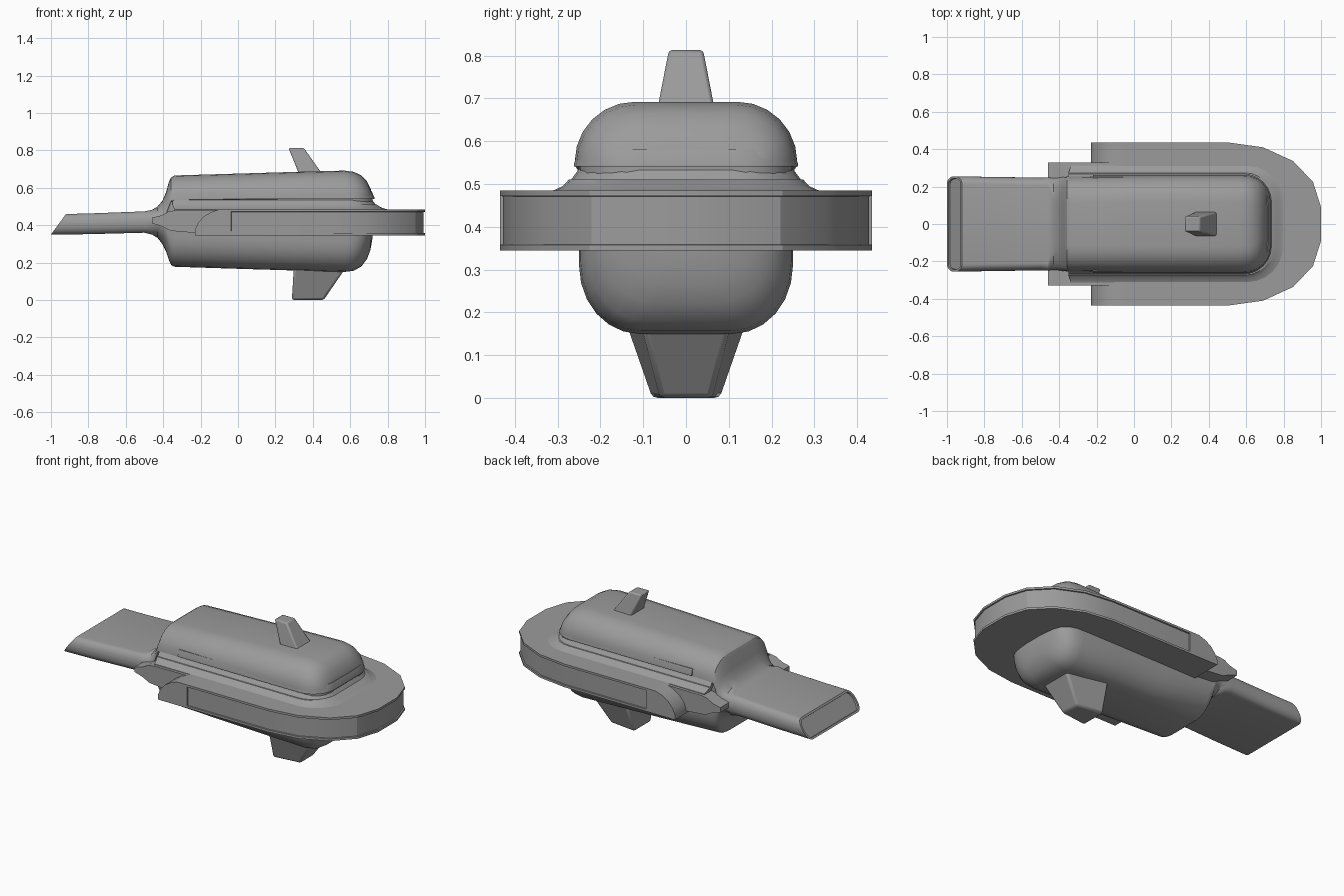
import bpy, bmesh, math

if "Cube" in bpy.data.objects:
    bpy.data.objects.remove(bpy.data.objects["Cube"])

grey = bpy.data.materials.new("hull grey")
grey.diffuse_color = (0.33, 0.33, 0.33, 1)
grey.use_nodes = True
grey.node_tree.nodes["Principled BSDF"].inputs["Base Color"].default_value = grey.diffuse_color


def finish(name, bm, angle=32):
    bmesh.ops.recalc_face_normals(bm, faces=bm.faces)
    mesh = bpy.data.meshes.new(name)
    bm.to_mesh(mesh)
    bm.free()
    mesh.materials.append(grey)
    ob = bpy.data.objects.new(name, mesh)
    bpy.context.collection.objects.link(ob)
    bpy.ops.object.select_all(action='DESELECT')
    ob.select_set(True)
    bpy.context.view_layer.objects.active = ob
    bpy.ops.object.shade_smooth_by_angle(angle=math.radians(angle))
    return ob


def loft(rings):
    """Skin a stack of equal closed rings; returns bmesh, side faces and caps."""
    bm = bmesh.new()
    vs = [[bm.verts.new(p) for p in r] for r in rings]
    n, sides = len(vs[0]), []
    for a, b in zip(vs, vs[1:]):
        for i in range(n):
            j = (i + 1) % n
            sides.append(bm.faces.new((a[i], a[j], b[j], b[i])))
    caps = [bm.faces.new(vs[0]), bm.faces.new(vs[-1])]
    return bm, sides, caps


def mirrored(half):
    return half + [(x, -y, z) for x, y, z in reversed(half)]


# Hull: rounded-box sections from tail nozzle to nose
def hull_section(x, w, zt, zb, split, step, shear=0):
    half = []
    ry, rt, rb = min(.14, w * .9), min(.14, zt - split), min(.16, split - .01 - zb)
    if x < -.45:
        ry = .04
    steps = 6
    for i in range(steps + 1):
        a = math.pi / 2 * (1 - i / steps)
        half.append((w - ry + ry * math.cos(a), zt - rt + rt * math.sin(a)))
    half.append((w, split))
    half.append((w - step, split - .004))
    for i in range(steps + 1):
        a = -math.pi / 2 * i / steps
        half.append((w - step - ry + ry * math.cos(a), zb + rb + rb * math.sin(a)))
    return mirrored([(x + shear * (z - zb), y, z) for y, z in half])


hull_rows = [
    (-1, .255, .46, .35, .41, 0, .73), (-.985, .255, .46, .35, .41, 0, .73),
    (-.8, .252, .464, .352, .412, 0, .3), (-.5, .248, .474, .36, .42, 0),
    (-.46, .25, .482, .35, .425, 0), (-.43, .25, .50, .332, .43, 0),
    (-.405, .25, .53, .30, .44, 0), (-.385, .251, .575, .26, .46, .002),
    (-.37, .252, .63, .215, .50, .005), (-.358, .253, .655, .188, .53, .01),
    (-.34, .254, .666, .178, .535, .01), (0, .258, .676, .167, .54, .01),
    (.3, .26, .685, .158, .544, .01), (.57, .26, .692, .15, .545, .01),
    (.62, .256, .685, .157, .545, .01), (.66, .242, .666, .18, .545, .01),
    (.69, .217, .634, .22, .545, .01), (.708, .19, .598, .268, .545, .01),
    (.72, .15, .56, .335, .545, .01)]
bm, sides, caps = loft([hull_section(*r) for r in hull_rows])
bmesh.ops.recalc_face_normals(bm, faces=bm.faces)
# recessed nozzle opening
bmesh.ops.inset_region(bm, faces=[caps[0]], thickness=.012, depth=0, use_even_offset=True)
bmesh.ops.inset_region(bm, faces=[caps[0]], thickness=.001, depth=-.012)
finish("hull", bm)

# Wrap-around deck with a recessed side band and swept rear ends
plan = [(0, .435), (-.05, .435), (.51, .435), (.69, .41), (.85, .337), (.957, .225), (1, .09)]
rings = []
for z, back in [(.345, -.23), (.375, -.23), (.41, -.215), (.445, -.185), (.47, -.145), (.485, -.10)]:
    rings.append(mirrored([(back if i == 0 else x, y, z) for i, (x, y) in enumerate(plan)]))
bm, sides, caps = loft(rings)
bmesh.ops.recalc_face_normals(bm, faces=bm.faces)
band = [f for f in sides if min(v.co.x for v in f.verts) > -.06]
bmesh.ops.inset_region(bm, faces=band, thickness=.013, depth=0, use_even_offset=True)
bmesh.ops.inset_region(bm, faces=band, thickness=.001, depth=-.008)
finish("deck", bm, 25)


# Skirt flaring from the hull onto the deck
def skirt_ring(z, hw, front, back, r):
    half = [(back, hw, z)]
    for i in range(7):
        a = math.pi / 2 * (1 - i / 6)
        half.append((front - r + r * math.cos(a), hw - r + r * math.sin(a), z))
    return mirrored(half)


bm, sides, caps = loft([skirt_ring(*r) for r in [
    (.46, .315, .805, -.34, .19), (.484, .312, .80, -.34, .19), (.495, .288, .765, -.345, .17),
    (.51, .274, .742, -.35, .15), (.511, .268, .735, -.35, .15), (.535, .25, .718, -.35, .14)]])
finish("skirt", bm)

# Overhanging rim at the lower edge of the upper hull
bm, sides, caps = loft([skirt_ring(*r) for r in [
    (.541, .262, .73, -.22, .14), (.546, .262, .73, -.22, .14), (.58, .252, .716, -.22, .14)]])
finish("upper_rim", bm)

# Side shoulders ahead of the nozzle
profile = [(-.46, .41), (-.46, .44), (-.41, .452), (-.37, .474), (-.33, .48), (-.1, .482),
           (-.1, .36), (-.24, .36), (-.36, .37), (-.41, .395)]
bm, sides, caps = loft([[(x, y, z) for x, z in profile] for y in (-.33, .33)])
finish("shoulders", bm)


# Fins: tapered blocks with softened edges
def fin(name, levels, bevel):
    bm, sides, caps = loft([[(x0, -y, z), (x1, -y2, z), (x1, y2, z), (x0, y, z)]
                            for z, x0, x1, y, y2 in levels])
    ob = finish(name, bm)
    mod = ob.modifiers.new("soft edges", 'BEVEL')
    mod.width, mod.segments = bevel, 2


fin("top_fin", [(.66, .332, .46, .068, .07), (.813, .27, .352, .04, .04)], .008)
fin("bottom_fin", [(0, .288, .458, .08, .06), (.20, .30, .595, .15, .11)], .012)
